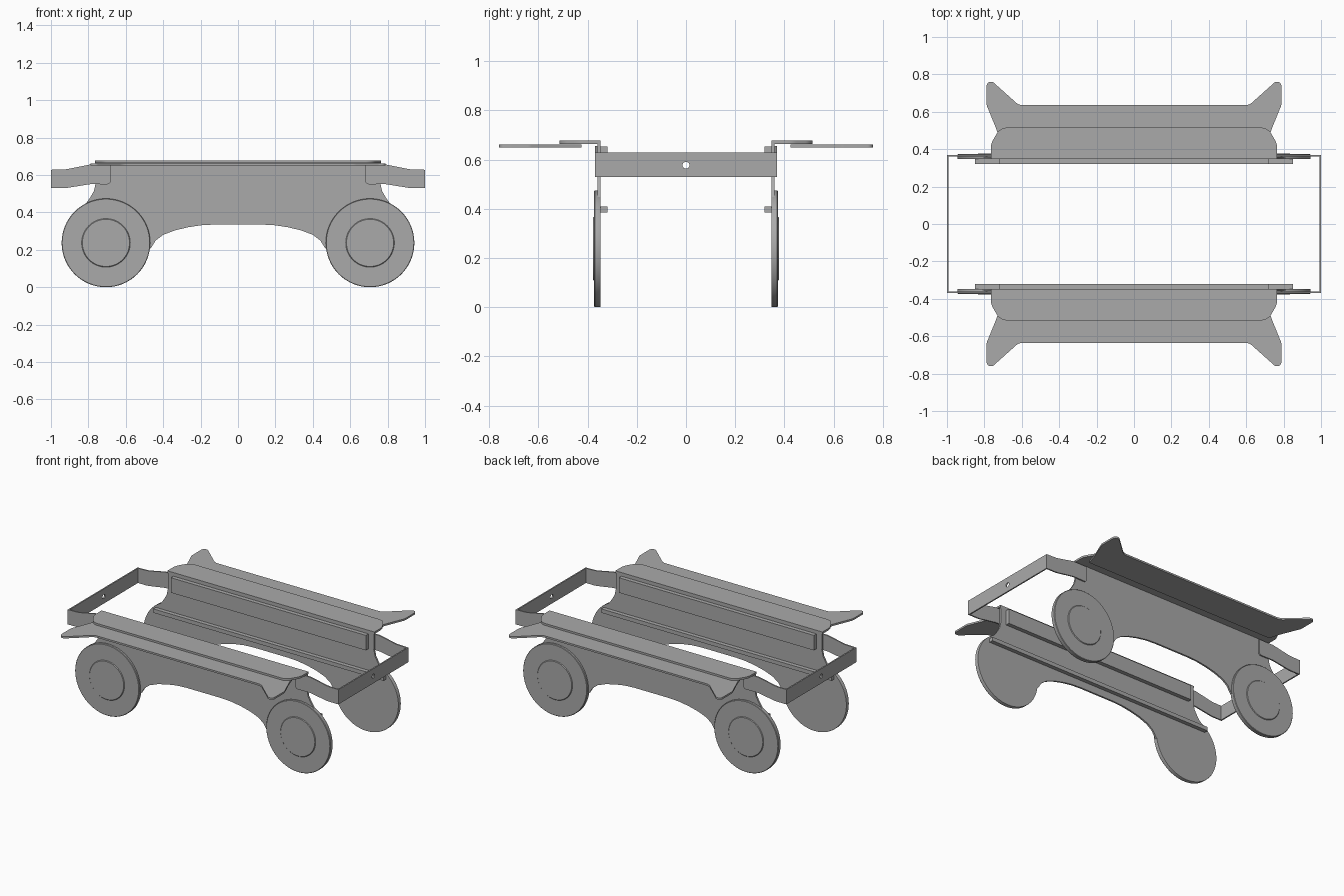
import bpy, bmesh
from math import cos, sin, tan, pi, radians
from mathutils import Matrix, Vector

cube = bpy.data.objects.get("Cube")
if cube:
    bpy.data.objects.remove(cube)

grey = bpy.data.materials.new("plain grey")
grey.use_nodes = True
COLOUR = (0.4, 0.4, 0.4, 1)
grey.diffuse_color = COLOUR
grey.node_tree.nodes["Principled BSDF"].inputs["Base Color"].default_value = COLOUR

# Drawing planes: local outline axes and extrusion axis to model axes
FLAT = Matrix.Identity(3)
SIDE = Matrix(((1, 0, 0), (0, 0, 1), (0, 1, 0)))    # outline in x, z; thick in y
END = Matrix(((0, 0, 1), (1, 0, 0), (0, 1, 0)))     # outline in y, z; thick in x


def finish(name, bm, smooth=True):
    bmesh.ops.remove_doubles(bm, verts=bm.verts, dist=0.0002)
    bmesh.ops.recalc_face_normals(bm, faces=bm.faces)
    mesh = bpy.data.meshes.new(name)
    bm.to_mesh(mesh)
    bm.free()
    mesh.materials.append(grey)
    obj = bpy.data.objects.new(name, mesh)
    bpy.context.collection.objects.link(obj)
    if smooth:
        bpy.ops.object.select_all(action='DESELECT')
        obj.select_set(True)
        bpy.context.view_layer.objects.active = obj
        bpy.ops.object.shade_smooth_by_angle(angle=radians(30))
    return obj


def plate(name, outlines, plane, low, high, flip=(1, 1, 1)):
    """Sheet cut to the first outline, with any further outlines as holes."""
    curve = bpy.data.curves.new(name, 'CURVE')
    curve.dimensions = '2D'
    curve.fill_mode = 'BOTH'
    curve.extrude = (high - low) / 2
    for outline in outlines:
        spline = curve.splines.new('POLY')
        spline.points.add(len(outline) - 1)
        for point, (x, y) in zip(spline.points, outline):
            point.co = (x, y, 0, 1)
        spline.use_cyclic_u = True
    temp = bpy.data.objects.new(name, curve)
    bm = bmesh.new()
    mesh = temp.to_mesh()
    bm.from_mesh(mesh)
    temp.to_mesh_clear()
    bpy.data.objects.remove(temp)
    bpy.data.curves.remove(curve)
    shift = Vector((0, 0, (low + high) / 2))
    for v in bm.verts:
        v.co = (plane @ (v.co + shift)) * Vector(flip)
    return finish(name, bm)


def arc(cx, cy, r, start, end, steps=24):
    angles = [radians(start + (end - start) * i / steps) for i in range(steps + 1)]
    return [(cx + r * cos(a), cy + r * sin(a)) for a in angles]


def rounded(corners, steps=6):
    """Outline with each (x, y, radius) corner eased."""
    out = []
    for i, (x, y, r) in enumerate(corners):
        p = Vector((x, y))
        if not r:
            out.append((x, y))
            continue
        a = (Vector(corners[i - 1][:2]) - p).normalized()
        b = (Vector(corners[(i + 1) % len(corners)][:2]) - p).normalized()
        half = a.angle(b) / 2
        centre = p + (a + b).normalized() * (r / sin(half))
        start = p + a * (r / tan(half)) - centre
        end = p + b * (r / tan(half)) - centre
        for k in range(steps + 1):
            d = start.lerp(end, k / steps).normalized() * r
            out.append(tuple(centre + d))
    return out


def both_ends(half):
    return half + [(-p[0], *p[1:]) for p in reversed(half)]


def box(name, size, centre):
    bm = bmesh.new()
    bmesh.ops.create_cube(bm, size=1)
    for v in bm.verts:
        v.co = v.co * Vector(size) + Vector(centre)
    return finish(name, bm, False)


def wheel(name, x, side, sides=64):
    """Turned disc with a slightly raised hub on the outer face."""
    profile = [(0.236, 0.347), (0.237, 0.349), (0.237, 0.371), (0.234, 0.374),
               (0.13, 0.374), (0.126, 0.378)]
    bm = bmesh.new()
    rings = []
    for r, y in profile:
        rings.append([bm.verts.new((x + r * cos(2 * pi * i / sides), side * y,
                                    0.237 + r * sin(2 * pi * i / sides)))
                      for i in range(sides)])
    for a, b in zip(rings, rings[1:]):
        for i in range(sides):
            j = (i + 1) % sides
            bm.faces.new((a[i], a[j], b[j], b[i]))
    bm.faces.new(rings[0])
    bm.faces.new(rings[-1])
    return finish(name, bm)


# Outlines shared by both sides
side_half = [(0.13, 0.335), (0.2, 0.331), (0.27, 0.32), (0.34, 0.303),
             (0.4, 0.28), (0.44, 0.25), (0.465, 0.21)]
side_half += arc(0.706, 0.237, 0.23, 190, 420)
side_half += [(0.79, 0.48), (0.77, 0.515), (0.76, 0.56), (0.762, 0.677)]
flange = rounded(both_ends([(0.765, 0.347, 0), (0.765, 0.43, 0.08), (0.715, 0.515, 0.06)]))
fender = rounded(both_ends([(0.71, 0.425, 0), (0.735, 0.505, 0), (0.788, 0.635, 0.04),
                            (0.788, 0.76, 0.022), (0.755, 0.76, 0.022), (0.615, 0.635, 0.06)]))
arm = rounded([(0.68, 0.656, 0), (0.68, 0.55, 0.02), (0.79, 0.551, 0.1),
               (0.92, 0.53, 0.2), (0.997, 0.53, 0), (0.997, 0.628, 0),
               (0.92, 0.63, 0.2), (0.79, 0.656, 0)])

for side_name, s in (("front", -1), ("back", 1)):
    flip = (1, s, 1)
    plate(side_name + "_side_panel", [both_ends(side_half)], SIDE, 0.347, 0.359, flip)
    plate(side_name + "_top_flange", [flange], FLAT, 0.664, 0.677, flip)
    plate(side_name + "_fender", [fender], FLAT, 0.65, 0.662, flip)
    # Inner rails
    box(side_name + "_upper_rail", (1.44, 0.028, 0.1), (0, s * 0.334, 0.603))
    box(side_name + "_lower_rail", (1.7, 0.028, 0.026), (0, s * 0.334, 0.397))
    for end_name, e in (("left", 1), ("right", -1)):
        wheel(f"{side_name}_{end_name}_wheel", e * 0.706, s)
        plate(f"{side_name}_{end_name}_bumper_arm", [arm], SIDE, 0.36, 0.369, (e, s, 1))

# Cross bars joining the arms, each with a small round hole
bar = [(-0.369, 0.53), (0.369, 0.53), (0.369, 0.628), (-0.369, 0.628)]
hole = arc(0, 0.577, 0.014, 0, 345, 23)
for end_name, e in (("left", 1), ("right", -1)):
    plate(end_name + "_bumper_bar", [bar, hole], END, 0.991, 1.0, (e, 1, 1))
